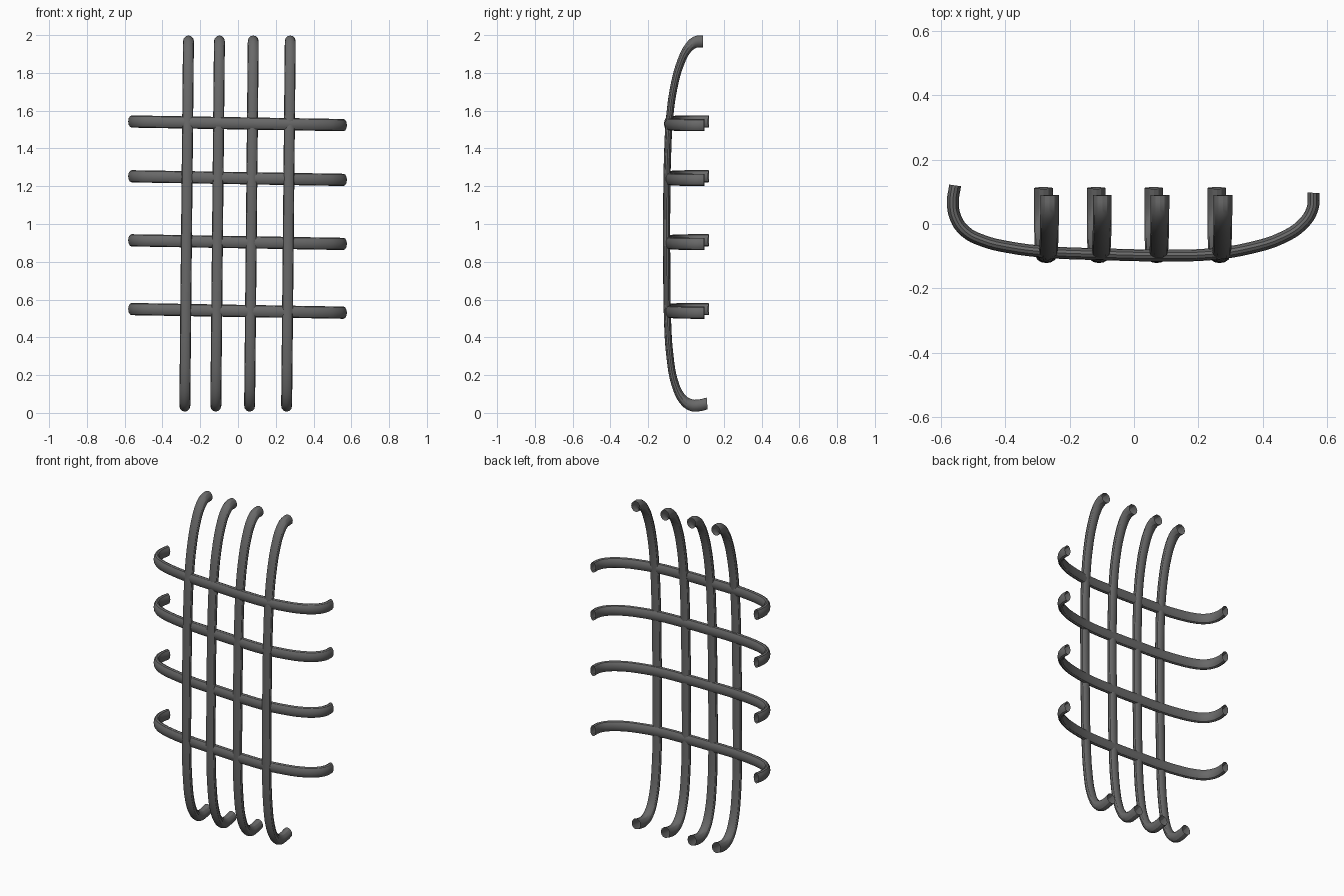
import bpy
from mathutils import Vector

cube = bpy.data.objects.get("Cube")
if cube:
    bpy.data.objects.remove(cube, do_unlink=True)

# Dark iron
iron = bpy.data.materials.new("dark_grey_iron")
iron.use_nodes = True
colour = (0.14, 0.14, 0.14, 1)
iron.diffuse_color = colour
iron.node_tree.nodes["Principled BSDF"].inputs["Base Color"].default_value = colour


def bar(name, path, radius, squash):
    """Open tube along a smooth path, with an oval section given by the squash."""
    curve = bpy.data.curves.new(name, "CURVE")
    curve.dimensions = "3D"
    curve.bevel_depth = radius
    curve.bevel_resolution = 4
    curve.resolution_u = 4
    spline = curve.splines.new("BEZIER")
    spline.bezier_points.add(len(path) - 1)
    for point, co in zip(spline.bezier_points, path):
        point.co = Vector([c / s for c, s in zip(co, squash)])
        point.handle_left_type = point.handle_right_type = "AUTO"
    curve.materials.append(iron)
    obj = bpy.data.objects.new(name, curve)
    obj.scale = squash
    bpy.context.collection.objects.link(obj)
    bpy.ops.object.select_all(action="DESELECT")
    obj.select_set(True)
    bpy.context.view_layer.objects.active = obj
    bpy.ops.object.convert(target="MESH")
    bpy.ops.object.transform_apply(location=False, rotation=False, scale=True)
    bpy.ops.object.shade_smooth_by_angle()


# Upright bars: (y, z) profile, leaning slightly sideways
upright = [(0.09, 1.966), (0.05, 1.963), (0.01, 1.93), (-0.03, 1.85),
           (-0.063, 1.73), (-0.086, 1.57), (-0.098, 1.35), (-0.102, 1.1),
           (-0.102, 0.8), (-0.098, 0.5), (-0.085, 0.3), (-0.06, 0.16),
           (-0.02, 0.075), (0.025, 0.042), (0.07, 0.04), (0.112, 0.05)]
for i, x in enumerate((-0.272, -0.108, 0.071, 0.267)):
    path = [(x + 0.01 * (z - 1), y, z) for y, z in upright]
    bar(f"upright_bar_{i + 1}", path, 0.0315, (0.92, 0.6, 1))

# Cross bars: (x, y) profile, dropping slightly towards +x
cross = [(-0.556, 0.12), (-0.563, 0.07), (-0.555, 0.02), (-0.525, -0.023),
         (-0.47, -0.052), (-0.39, -0.072), (-0.27, -0.087), (-0.1, -0.094),
         (0.1, -0.098), (0.24, -0.094), (0.36, -0.075), (0.46, -0.043),
         (0.525, 0), (0.555, 0.048), (0.558, 0.097)]
for i, z in enumerate((0.54, 0.904, 1.243, 1.533)):
    path = [(x, y, z - 0.017 * x) for x, y in cross]
    bar(f"cross_bar_{i + 1}", path, 0.0185, (1, 1, 1.75))
